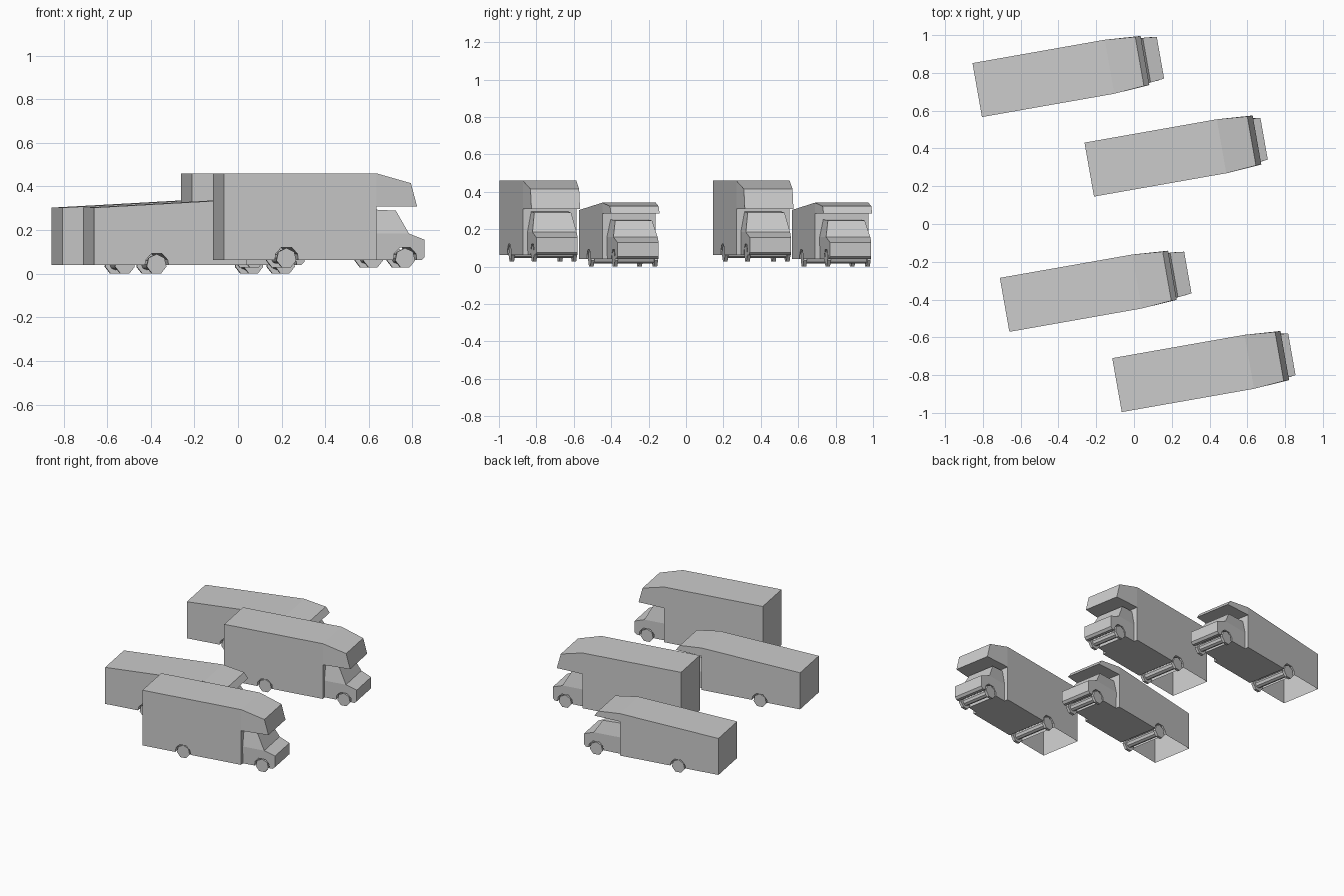
import bpy, bmesh, math
from mathutils import Matrix, Vector

if "Cube" in bpy.data.objects:
    bpy.data.objects.remove(bpy.data.objects["Cube"])

YAW = math.radians(10)


def arch(u, z, base, width):
    """Wheel arch points running from front to rear along the lower edge."""
    r = 0.055
    h = math.sqrt(r * r - (z - base) ** 2)
    mid = [(u + r * math.cos(math.radians(a)), z + r * math.sin(math.radians(a)), width)
           for a in (22, 64, 116, 158)]
    return [(u + h, base, width)] + mid + [(u - h, base, width)]


def shell(name, profile, sides, placement, open_edges=()):
    """Symmetric shell from (length, height, half width) points and side panels."""
    bm = bmesh.new()
    left = [bm.verts.new((u, w, z)) for u, z, w in profile]
    right = [bm.verts.new((u, -w, z)) for u, z, w in profile]
    n = len(profile)
    for i in range(n):
        if i not in open_edges:
            j = (i + 1) % n
            bm.faces.new((left[i], left[j], right[j], right[i]))
    for panel in sides:
        bm.faces.new([left[i] for i in reversed(panel)])
        bm.faces.new([right[i] for i in panel])
    bmesh.ops.recalc_face_normals(bm, faces=bm.faces)
    finish(name, bm, placement)


def rod(name, u, v, z, radius, length, sides, placement):
    """Cylinder lying across the vehicle with a corner pointing up."""
    bm = bmesh.new()
    bmesh.ops.create_cone(bm, cap_ends=True, segments=sides, radius1=radius,
                          radius2=radius, depth=length)
    up = max(bm.verts, key=lambda p: p.co.y).co
    turn = math.pi / 2 - math.atan2(up.y, up.x)
    m = (Matrix.Translation((u, v, z)) @ Matrix.Rotation(math.pi / 2, 4, 'X')
         @ Matrix.Rotation(turn, 4, 'Z'))
    bmesh.ops.transform(bm, matrix=m, verts=bm.verts)
    finish(name, bm, placement)


def finish(name, bm, placement):
    mesh = bpy.data.meshes.new(name)
    bm.to_mesh(mesh)
    bm.free()
    obj = bpy.data.objects.new(name, mesh)
    obj.matrix_world = placement
    bpy.context.collection.objects.link(obj)


def camper(x, y, base, roof_rear, roof_front, nose_top, nose_low,
           cab_shift, cab_drop, cab_roof, wheel_z):
    place = Matrix.Translation((x, y, 0)) @ Matrix.Rotation(YAW, 4, 'Z')
    rear_u, front_u = 0.292, 0.849 + cab_shift
    W = 0.145

    # living box with overhanging nose, underside open behind the rear axle
    body = [(0, base, W), (0, roof_rear, W), (0.711, roof_front, W),
            (0.873, nose_top, 0.132), (0.902, nose_low, 0.132),
            (0.711, nose_low, W), (0.711, base, W)]
    body += arch(rear_u, wheel_z, base, W)
    n = len(body)
    shell("living_box", body, [[0, 1, 2, 5] + list(range(6, n)), [2, 3, 4, 5]],
          place, open_edges=(n - 1,))

    # driver cab with windscreen and bonnet
    s, d = cab_shift, cab_drop
    cab = [(0.711, base, 0.118), (0.711, 0.184 - d, 0.12), (0.711, cab_roof, 0.1),
           (0.809 + s, cab_roof - 0.005, 0.1), (0.866 + s, 0.184 - d, 0.12),
           (0.94 + s, 0.156 - d, 0.112), (0.94 + s, base + 0.014, 0.112),
           (0.925 + s, base, 0.113)]
    cab += arch(front_u, wheel_z, base, 0.117)
    shell("cab", cab, [[1, 2, 3, 4], [0, 1] + list(range(4, len(cab)))], place)

    # wheels and axles
    for end, u, v in (("rear", rear_u, 0.131), ("front", front_u, 0.108)):
        for side in (1, -1):
            rod(end + "_wheel", u, side * v, wheel_z, 0.047, 0.018, 7, place)
        rod(end + "_axle", u, 0, wheel_z, 0.025, 2 * v, 8, place)


tall = (0.062, 0.46, 0.46, 0.415, 0.308, 0.0, 0.0, 0.294, 0.071)
low = (0.04, 0.303, 0.342, 0.323, 0.285, 0.045, 0.026, 0.252, 0.043)

# two staggered rows of vehicles
for x, y, kind in ((-0.83, 0.709, low), (-0.237, 0.288, tall),
                   (-0.685, -0.428, low), (-0.09, -0.853, tall)):
    camper(x, y, *kind)
